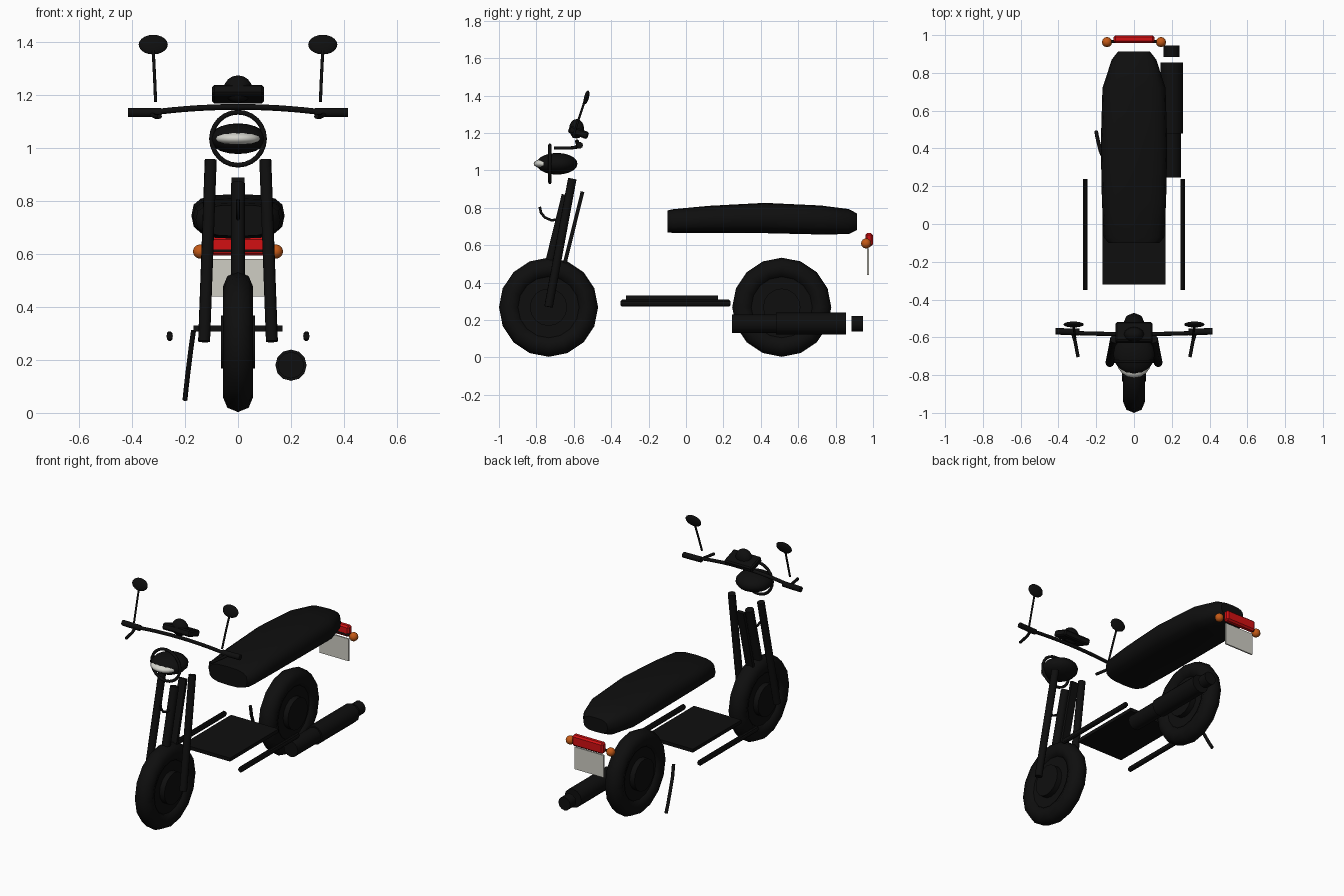
import bpy, bmesh
from math import sin, cos, pi, radians, copysign
from mathutils import Matrix, Vector

cube = bpy.data.objects.get("Cube")
if cube:
    bpy.data.objects.remove(cube, do_unlink=True)


def material(name, r, g, b):
    m = bpy.data.materials.new(name)
    m.use_nodes = True
    m.diffuse_color = (r, g, b, 1)
    bsdf = m.node_tree.nodes["Principled BSDF"]
    bsdf.inputs["Base Color"].default_value = (r, g, b, 1)
    bsdf.inputs["Roughness"].default_value = 0.6
    return m


BLACK = material("black", 0.0045, 0.0045, 0.0045)
RED = material("red", 0.65, 0.005, 0.006)
ORANGE = material("orange", 0.55, 0.1, 0.008)
WHITE = material("plate_white", 0.62, 0.61, 0.55)
LENS = material("lens_white", 0.65, 0.65, 0.6)


def finish(name, bm, mat, angle=40):
    bmesh.ops.recalc_face_normals(bm, faces=bm.faces)
    mesh = bpy.data.meshes.new(name)
    bm.to_mesh(mesh)
    bm.free()
    obj = bpy.data.objects.new(name, mesh)
    bpy.context.collection.objects.link(obj)
    mesh.materials.append(mat)
    bpy.ops.object.select_all(action='DESELECT')
    obj.select_set(True)
    bpy.context.view_layer.objects.active = obj
    bpy.ops.object.shade_smooth_by_angle(angle=radians(angle))
    return obj


def placed(loc, size, tilt=0):
    return (Matrix.Translation(loc) @ Matrix.Rotation(radians(tilt), 4, 'X')
            @ Matrix.Diagonal((*size, 1)))


def box(name, loc, size, mat=BLACK, tilt=0, bevel=0):
    bm = bmesh.new()
    bmesh.ops.create_cube(bm, size=1, matrix=placed(loc, size, tilt))
    if bevel:
        bmesh.ops.bevel(bm, geom=bm.edges[:], offset=bevel, segments=1, affect='EDGES')
    return finish(name, bm, mat, 25)


def ball(name, loc, radii, mat=BLACK, tilt=0, seg=16):
    bm = bmesh.new()
    bmesh.ops.create_uvsphere(bm, u_segments=seg, v_segments=seg // 2 + 2,
                              radius=1, matrix=placed(loc, radii, tilt))
    return finish(name, bm, mat, 60)


def loft(name, rings, mat=BLACK):
    """Skin a list of equal rings of points and cap both ends."""
    bm = bmesh.new()
    loops = [[bm.verts.new(p) for p in ring] for ring in rings]
    n = len(loops[0])
    for a, b in zip(loops, loops[1:]):
        for i in range(n):
            j = (i + 1) % n
            bm.faces.new((a[i], a[j], b[j], b[i]))
    bm.faces.new(loops[0])
    bm.faces.new(loops[-1])
    return finish(name, bm, mat)


def rod(name, start, end, radius, sides=10, flat=1):
    """Straight cylinder between two points."""
    a, b = Vector(start), Vector(end)
    d = b - a
    bm = bmesh.new()
    mat = (Matrix.Translation((a + b) / 2) @ d.to_track_quat('Z', 'X').to_matrix().to_4x4())
    bmesh.ops.create_cone(bm, cap_ends=True, segments=sides, radius1=radius,
                          radius2=radius, depth=d.length, matrix=mat)
    return finish(name, bm, BLACK)


def tube(name, points, radius, closed=False):
    """Bent tube following a path."""
    curve = bpy.data.curves.new(name, 'CURVE')
    curve.dimensions = '3D'
    curve.bevel_depth = radius
    curve.bevel_resolution = 2
    curve.use_fill_caps = True
    spline = curve.splines.new('POLY')
    spline.points.add(len(points) - 1)
    for p, co in zip(spline.points, points):
        p.co = (*co, 1)
    spline.use_cyclic_u = closed
    curve.materials.append(BLACK)
    obj = bpy.data.objects.new(name, curve)
    bpy.context.collection.objects.link(obj)
    return obj


# Wheels: round tyre, recessed rim disc and protruding hub
def wheel(name, y):
    z, major, minor, n, m = 0.268, 0.208, 0.057, 16, 8
    bm = bmesh.new()
    rings = []
    for i in range(n):
        a = 2 * pi * i / n
        ring = []
        for k in range(m):
            t = 2 * pi * k / m
            r = major + minor * cos(t)
            ring.append(bm.verts.new((minor * sin(t), y + r * cos(a), z + r * sin(a))))
        rings.append(ring)
    for i in range(n):
        p, q = rings[i], rings[(i + 1) % n]
        for k in range(m):
            j = (k + 1) % m
            bm.faces.new((p[k], p[j], q[j], q[k]))
    finish(name + "_tyre", bm, BLACK, 60)
    rod(name + "_rim", (-0.03, y, z), (0.03, y, z), 0.175, 16)
    rod(name + "_hub", (-0.064, y, z), (0.064, y, z), 0.1, 16)


wheel("front_wheel", -0.735)
wheel("rear_wheel", 0.512)

# Seat cushion: rounded sections of (y, half width, bottom, top)
seat = []
for y, w, lo, hi in [(-0.1, 0.135, 0.667, 0.785), (-0.07, 0.16, 0.666, 0.792),
                     (0.12, 0.17, 0.666, 0.81), (0.42, 0.176, 0.664, 0.826),
                     (0.72, 0.167, 0.657, 0.812), (0.87, 0.118, 0.659, 0.793),
                     (0.913, 0.085, 0.68, 0.77)]:
    ring = []
    for k in range(16):
        c, s = cos(2 * pi * k / 16), sin(2 * pi * k / 16)
        ring.append((w * copysign(abs(c) ** 0.65, c), y,
                     (lo + hi) / 2 + (hi - lo) / 2 * copysign(abs(s) ** 0.7, s)))
    seat.append(ring)
loft("seat", seat)

# Floorboard and side rails
box("floorboard", (0, -0.075, 0.319), (0.336, 0.49, 0.022))

# Front steering columns and hook
rod("steering_column", (0, -0.64, 0.868), (0, -0.73, 0.5), 0.026)
box("steering_back_plate", (0, -0.628, 0.585), (0.05, 0.02, 0.62), tilt=-14)
tube("bag_hook", [(0, -0.782, 0.805), (0, -0.775, 0.773), (0, -0.755, 0.748),
                  (0, -0.72, 0.733), (0, -0.66, 0.74)], 0.007)

# Headlight with guard ring
ball("headlight_shell", (0, -0.69, 1.035), (0.11, 0.11, 0.058))
ball("headlight_lens", (0, -0.735, 1.035), (0.088, 0.08, 0.03), LENS)
tube("headlight_ring", [(0.1 * cos(2 * pi * i / 24), -0.728, 1.035 + 0.1 * sin(2 * pi * i / 24))
                        for i in range(24)], 0.009, closed=True)

# Handlebar and dashboard
tube("handlebar", [(x, -0.583 + 0.06 * x * x, 1.155 - 0.2 * x * x)
                   for x in [i * 0.05 for i in range(-7, 8)]], 0.011)
box("dashboard", (0, -0.575, 1.203), (0.195, 0.11, 0.04), tilt=-20, bevel=0.008)
ball("dashboard_dome", (0, -0.585, 1.222), (0.054, 0.04, 0.052), seg=12)

# Mirrored left and right parts
for side, s in (("left", 1), ("right", -1)):
    rod(side + "_fork", (0.103 * s, -0.608, 0.955), (0.128 * s, -0.735, 0.27), 0.023)
    rod(side + "_rail", (0.258 * s, -0.35, 0.29), (0.258 * s, 0.238, 0.29), 0.0125)
    box(side + "_rail_strip", (0.258 * s, -0.056, 0.29), (0.02, 0.586, 0.036), bevel=0.006)
    rod(side + "_grip", (0.29 * s, -0.572, 1.134), (0.415 * s, -0.568, 1.134), 0.0175)
    tube(side + "_brake_lever", [(0.325 * s, -0.578, 1.125), (0.312 * s, -0.62, 1.119),
                                 (0.296 * s, -0.705, 1.119)], 0.009)
    tube(side + "_mirror_stem", [(0.311 * s, -0.605, 1.175), (0.315 * s, -0.575, 1.27),
                                 (0.32 * s, -0.542, 1.37)], 0.006)
    ball(side + "_mirror", (0.32 * s, -0.532, 1.39), (0.055, 0.013, 0.038), tilt=-14)
    ball(side + "_rear_indicator", (0.143 * s, 0.963, 0.609), (0.027, 0.027, 0.027), ORANGE, seg=12)

# Tail light and number plate
rod("indicator_bar", (-0.13, 0.965, 0.612), (0.13, 0.965, 0.612), 0.008)
box("tail_light", (0, 0.979, 0.629), (0.218, 0.04, 0.07), RED, bevel=0.01)
box("number_plate", (0, 0.973, 0.51), (0.206, 0.009, 0.142), WHITE)

# Exhaust
rod("exhaust_pipe", (0.2, 0.247, 0.18), (0.2, 0.5, 0.18), 0.05, 12)
rod("exhaust_muffler", (0.2, 0.48, 0.18), (0.2, 0.855, 0.18), 0.059, 12)
rod("exhaust_tip", (0.198, 0.885, 0.18), (0.198, 0.945, 0.18), 0.042, 12)

# Side stand
tube("side_stand", [(-0.168, 0.365, 0.31), (-0.178, 0.39, 0.24), (-0.188, 0.43, 0.16),
                    (-0.196, 0.465, 0.09), (-0.2, 0.488, 0.05)], 0.01)
